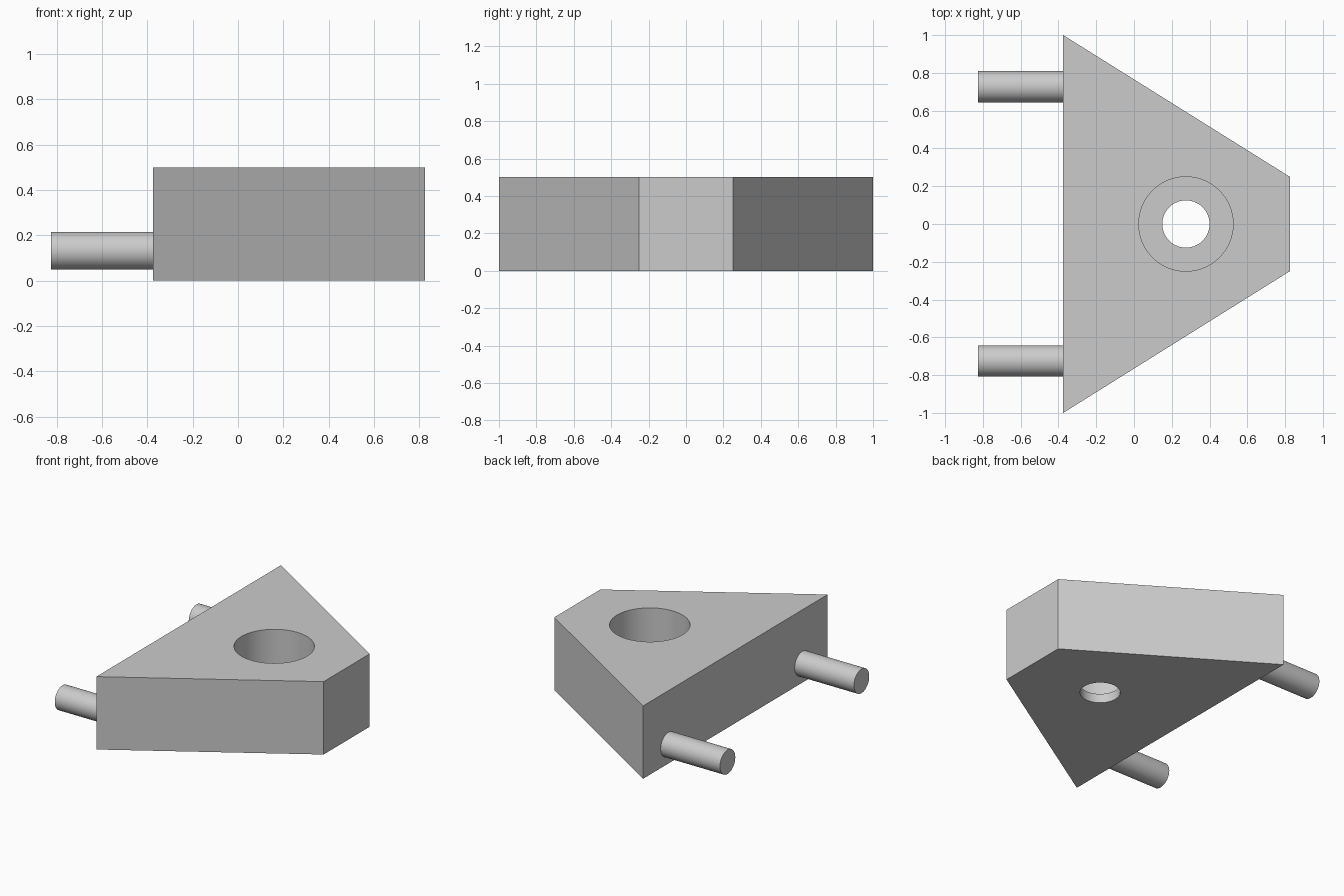
import bpy
import bmesh
from math import pi

cube = bpy.data.objects.get("Cube")
if cube:
    bpy.data.objects.remove(cube, do_unlink=True)

HEIGHT = 0.5
BACK_X, NOSE_X = -0.375, 0.825
HOLE_X = 0.275

grey = bpy.data.materials.new("plain grey")
grey.use_nodes = True
colour = (0.6, 0.6, 0.6, 1)
grey.diffuse_color = colour
grey.node_tree.nodes["Principled BSDF"].inputs["Base Color"].default_value = colour


def activate(obj):
    bpy.ops.object.select_all(action="DESELECT")
    obj.select_set(True)
    bpy.context.view_layer.objects.active = obj


def cylinder(name, radius, length, location, rotation=(0, 0, 0)):
    bpy.ops.mesh.primitive_cylinder_add(vertices=64, radius=radius, depth=length,
                                        location=location, rotation=rotation)
    obj = bpy.context.object
    obj.name = name
    obj.data.materials.append(grey)
    return obj


# Tapered block, extruded from its plan outline
outline = [(BACK_X, -1), (NOSE_X, -0.25), (NOSE_X, 0.25), (BACK_X, 1)]
bm = bmesh.new()
base = bm.faces.new([bm.verts.new((x, y, 0)) for x, y in outline])
extruded = bmesh.ops.extrude_face_region(bm, geom=[base])["geom"]
bmesh.ops.translate(bm, vec=(0, 0, HEIGHT),
                    verts=[v for v in extruded if isinstance(v, bmesh.types.BMVert)])
bmesh.ops.recalc_face_normals(bm, faces=bm.faces)
mesh = bpy.data.meshes.new("block")
bm.to_mesh(mesh)
bm.free()
block = bpy.data.objects.new("block", mesh)
bpy.context.collection.objects.link(block)
mesh.materials.append(grey)

# Stepped hole: a wide bore from above and a narrow one through the floor
FLOOR = 0.0625
cuts = [("wide_bore", 0.25, FLOOR, 1), ("narrow_bore", 0.125, -0.5, 0.3)]
for name, radius, bottom, top in cuts:
    cutter = cylinder(name, radius, top - bottom, (HOLE_X, 0, (top + bottom) / 2))
    cutter.hide_render = True
    activate(block)
    cut = block.modifiers.new(name, "BOOLEAN")
    cut.operation = "DIFFERENCE"
    cut.solver = "EXACT"
    cut.object = cutter
    bpy.ops.object.modifier_apply(modifier=name)
    bpy.data.objects.remove(cutter, do_unlink=True)

# Two pins standing out of the wide side
PIN_END, PIN_ROOT = -0.825, BACK_X + 0.01
pins = [cylinder(f"{side}_pin", 0.083, PIN_ROOT - PIN_END,
                 ((PIN_END + PIN_ROOT) / 2, y, 0.132), (0, pi / 2, 0))
        for side, y in (("front", -0.725), ("back", 0.727))]

for obj in [block] + pins:
    activate(obj)
    bpy.ops.object.shade_smooth_by_angle()
